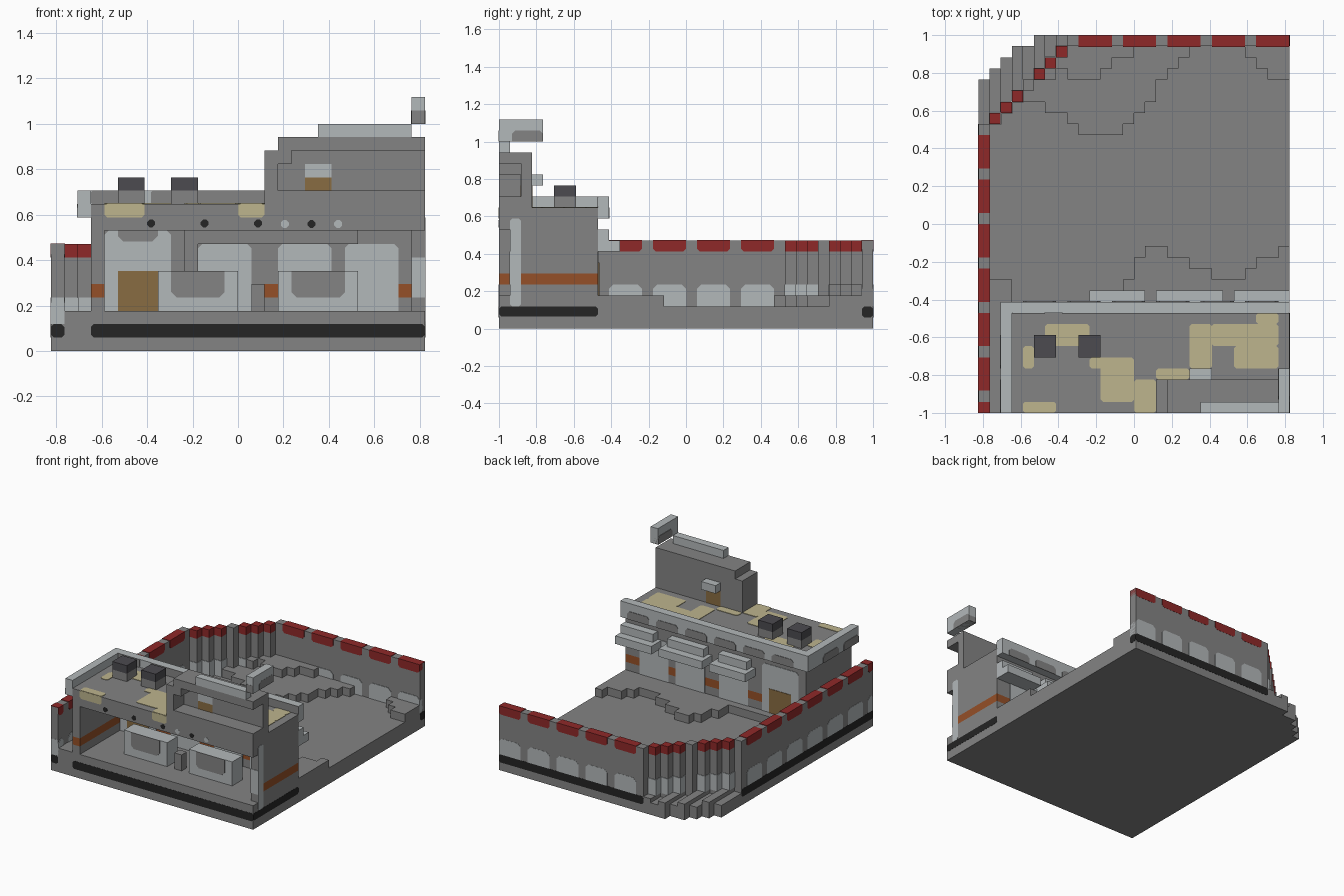
import bpy, bmesh
from mathutils import Vector

cube = bpy.data.objects.get("Cube")
if cube:
    bpy.data.objects.remove(cube)

U = 1 / 17                      # one block
E = 0.06                        # plate thickness in blocks
ORIGIN = Vector((14, 17, 0))


def material(name, r, g, b):
    m = bpy.data.materials.new(name)
    m.use_nodes = True
    m.diffuse_color = (r, g, b, 1)
    m.node_tree.nodes["Principled BSDF"].inputs["Base Color"].default_value = (r, g, b, 1)
    return m


GREY = material("stone grey", .23, .23, .23)
LIGHT = material("pale trim", .45, .48, .49)
RED = material("wall red", .275, .022, .022)
TAN = material("sand tan", .51, .46, .27)
BROWN = material("door brown", .25, .15, .055)
ORANGE = material("band orange", .30, .08, .021)
DARK = material("vent dark", .072, .07, .08)
BLACK = material("stripe black", .018, .018, .018)


def finish(name, bm, mat):
    bmesh.ops.recalc_face_normals(bm, faces=bm.faces)
    for v in bm.verts:
        v.co = (v.co - ORIGIN) * U
    mesh = bpy.data.meshes.new(name)
    bm.to_mesh(mesh)
    bm.free()
    mesh.materials.append(mat)
    ob = bpy.data.objects.new(name, mesh)
    bpy.context.collection.objects.link(ob)


def boxes(name, mat, *spans):
    """Blocks given as (x0, x1, y0, y1, z0, z1) in block units."""
    bm = bmesh.new()
    for x0, x1, y0, y1, z0, z1 in spans:
        vs = bmesh.ops.create_cube(bm, size=1)["verts"]
        for v in vs:
            v.co = Vector(((x0 + x1) / 2 + v.co.x * (x1 - x0),
                           (y0 + y1) / 2 + v.co.y * (y1 - y0),
                           (z0 + z1) / 2 + v.co.z * (z1 - z0)))
    finish(name, bm, mat)


def panels(name, mat, axis, depth, rects, cut=.3, low=None):
    """Plates with clipped corners, extruded along an axis over depth."""
    bm = bmesh.new()
    low = cut if low is None else low
    for a0, a1, b0, b1 in rects:
        ring = [(a0 + low, b0), (a1 - low, b0), (a1, b0 + low), (a1, b1 - cut),
                (a1 - cut, b1), (a0 + cut, b1), (a0, b1 - cut), (a0, b0 + low)]
        ring = list(dict.fromkeys(ring))
        verts = []
        for p in ring:
            co = list(p)
            co.insert(axis, depth[0])
            verts.append(bm.verts.new(co))
        face = bm.faces.new(verts)
        out = bmesh.ops.extrude_face_region(bm, geom=[face])["geom"]
        step = Vector((0, 0, 0))
        step[axis] = depth[1] - depth[0]
        bmesh.ops.translate(bm, vec=step, verts=[g for g in out if isinstance(g, bmesh.types.BMVert)])
    finish(name, bm, mat)


# Ground slab with a stepped corner, and raised terraces
edge = [30, 31, 32, 33, 33] + [34] * 23
boxes("ground_slab", GREY, *[(i, i + 1, 0, min(e, 26 + i), 0, 2) for i, e in enumerate(edge)])
boxes("corner_steps", GREY, *[(i, i + 1, 26 + i, e, 0, 2 if i % 2 else 1.5) for i, e in enumerate(edge[:8])])
front_edge = [13, 12, 12] + [10] * 10 + [12, 14, 15, 15, 14, 14, 13, 13, 12, 12, 12, 13, 14, 14, 15]
boxes("front_terrace", GREY, *[(i, i + 1, 0, e, 2, 3) for i, e in enumerate(front_edge) if i])
back_edge = [28, 28, 28, 27, 27, 26, 25, 25, 25, 25, 26, 27, 28, 30, 31, 32, 33, 33, 33, 33, 33, 32, 31, 30, 30]
boxes("back_terrace", GREY, *[(i, i + 1, e, min(33, 25 + i), 2, 3)
                              for i, e in enumerate(back_edge, 3) if e < min(33, 25 + i)])
boxes("upper_terrace", GREY, *[(i, i + 1, e, min(33, 25 + i), 3, 4)
                               for i, e in enumerate([30, 31, 30, 30, 30, 31, 32, 32], 6)])

# Perimeter wall with red coping and pale arches
boxes("side_wall", GREY, (0, 1, 0, 26, 0, 8))
boxes("back_wall", GREY, (8, 28, 33, 34, 0, 8))
side = [(0, 1)] + [(j, j + 3) for j in range(2, 25, 4)]
back = [(i, i + 3) for i in range(9, 28, 4)]
panels("side_coping", RED, 0, (-E / 3, 1 + E), [(a, b, 7, 8 + E) for a, b in side], 0, .25)
panels("back_coping", RED, 1, (33 - E, 34 + E / 3), [(a, b, 7, 8 + E) for a, b in back], 0, .25)
panels("side_arches", LIGHT, 0, (-E / 3, 1 + E), [(a, b, 2, 4) for a, b in side], .4, 0)
panels("back_arches", LIGHT, 1, (33 - E, 34 + E / 3), [(a, b, 2, 4) for a, b in back], .4, 0)
panels("side_end_arch", LIGHT, 1, (-E / 3, .1), [(0, 1, 2, 4)], 0)
boxes("corner_wall", GREY, *[(i, i + 1, 25 + i, 26 + i, 0, 7) for i in range(1, 8)], (4, 5, 29, 30, 7, 8))
boxes("corner_coping", RED, *[(i, i + 1, 25 + i, 26 + i, 7, 8) for i in (1, 2, 3, 5, 6, 7)])
boxes("corner_arches", LIGHT, *[(i - E, i + 1 + E, 25 + i - E, 26 + i + E, 2, 4) for i in (1, 2, 3, 5, 6, 7)])

# Black base stripes
panels("front_stripe", BLACK, 1, (-E / 3, .1), [(3, 28, 1, 2), (0, 1, 1, 2)], .2)
panels("back_stripe", BLACK, 1, (33.9, 34 + E / 3), [(8, 28, 1, 2)], .2)
panels("left_stripe", BLACK, 0, (-E / 3, .1), [(0, 26, 1, 2)], .2)
panels("right_stripe", BLACK, 0, (27.9, 28 + E / 3), [(0, 9, 1.1, 2), (33, 34, 1, 2)], .2)

# Building walls, open at the front, with an orange band
for name, mat, z0, z1 in (("lower_walls", GREY, 3, 4), ("wall_band", ORANGE, 4, 5), ("upper_walls", GREY, 5, 9)):
    boxes(name, mat, (3, 4, 0, 9, z0, z1), (4, 27, 8, 9, z0, z1), (27, 28, 1, 9, z0, z1))
panels("window_panels", LIGHT, 1, (8 - E, 9 + E), [(4, 9, 3, 9), (11, 15, 3, 8), (17, 21, 3, 8), (22, 26, 3, 8)], .3, 0)
boxes("back_door", BROWN, (5, 8, 8 - 2 * E, 9 + 2 * E, 3, 6))
panels("door_head", GREY, 1, (8 - 2 * E, 8), [(5, 8, 8.2, 9)], 0, .4)
panels("side_column", LIGHT, 0, (27.9, 28 + E / 3), [(1, 2, 2, 10)], .2)
boxes("front_jamb", LIGHT, (27, 28, 1 - E, 1, 4, 7))

# Window ledges on the back
for i, (a, b) in enumerate(((10, 15), (16, 22), (23, 28))):
    boxes("window_ledge_%d" % i, LIGHT, (a, b, 9, 11, 7, 8), (a + .5, b - .5 * (b < 28), 9, 10, 8, 9))

# Counters inside the open room
counters = ((8, 14), (17, 23))
boxes("counters", LIGHT, *[(a, b, 3, 5, 3, 6) for a, b in counters])
panels("counter_fronts", GREY, 1, (3 - E, 3), [(a + 1, b - 1, 4, 6) for a, b in counters], 0, .4)
boxes("room_blocks", GREY, (15, 16, 3, 4, 3, 5), (10, 11, 7, 8, 6, 9), (10, 23, 7, 8, 8, 9))

# Roof slab with pale cornice and tan patches
boxes("roof_slab", GREY, (3, 28, 0, 9, 9, 11))
boxes("cornice", LIGHT, (2, 3, 0, 10, 10, 12), (3, 28, 9, 10, 10, 12))
panels("cornice_inside", GREY, 1, (9 - E, 9), [(3, 6, 11, 12), (7.5, 28, 11, 12)], .1)
panels("cornice_back_spots", GREY, 1, (9.9, 10 + E), [(i, i + 3, 10, 11) for i in range(4, 27, 4)], .3, 0)
panels("cornice_side_spots", GREY, 0, (2 - E, 2.1), [(j, j + 3, 10, 11) for j in (0, 4)], .3, 0)
panels("roof_patches", TAN, 2, (11, 11 + E),
       [(6, 10, 6, 8), (4, 7, 0, 1), (4, 5, 4, 6), (11, 14, 1, 5), (10, 12, 4, 5), (14, 16, 0, 3),
        (16, 19, 3, 4), (19, 21, 4, 8), (21, 27, 6, 8), (23, 27, 4, 6), (25, 27, 8, 9)], .2)
panels("front_patches", TAN, 1, (-E / 3, .1), [(4, 7, 10, 11), (14, 16, 10, 11)], 0, .2)
panels("front_dark_spots", BLACK, 1, (-E / 3, .1), [(x, x + .6, 9.25, 9.85) for x in (7.2, 11.2, 15.2, 19.9)][:3]
       + [(19.2, 19.8, 9.2, 9.8)], .2)
panels("front_pale_spots", LIGHT, 1, (-E / 3, .1), [(17.2, 17.8, 9.2, 9.8), (21.2, 21.8, 9.2, 9.8)], .2)
boxes("vent_bases", GREY, *[(i, i + 2, 5, 7, 11, 12) for i in (5, 9)])
boxes("vent_caps", DARK, *[(i, i + 2, 5, 7, 12, 13) for i in (5, 9)])

# Rooftop room, open at the front and right
boxes("roof_room", GREY, (16, 17, 0, 3, 11, 15), (17, 28, 2, 3, 11, 16), (17, 28, 0, 2, 15, 16),
      (17, 18, 0, 2, 14, 15), (17, 28, 0, 2, 11, 12))
panels("roof_room_door", BROWN, 1, (2 - E, 3 + E), [(19, 21, 11, 13)], 0)
boxes("door_canopy", LIGHT, (19, 21, 3, 4, 13, 14), (19, 21, 2 - E, 2, 13, 14))
boxes("roof_parapet", LIGHT, (19 + 1, 27, 0, 1, 16, 17))
boxes("corner_trim", LIGHT, (27, 28, 0, 4, 17, 19))
panels("corner_trim_spot", GREY, 0, (27 - E, 28 + E / 3), [(1.2, 4, 17, 18)], .3, 0)
panels("corner_trim_front", GREY, 1, (-E / 3, .1), [(27, 28, 17, 18)], 0)
